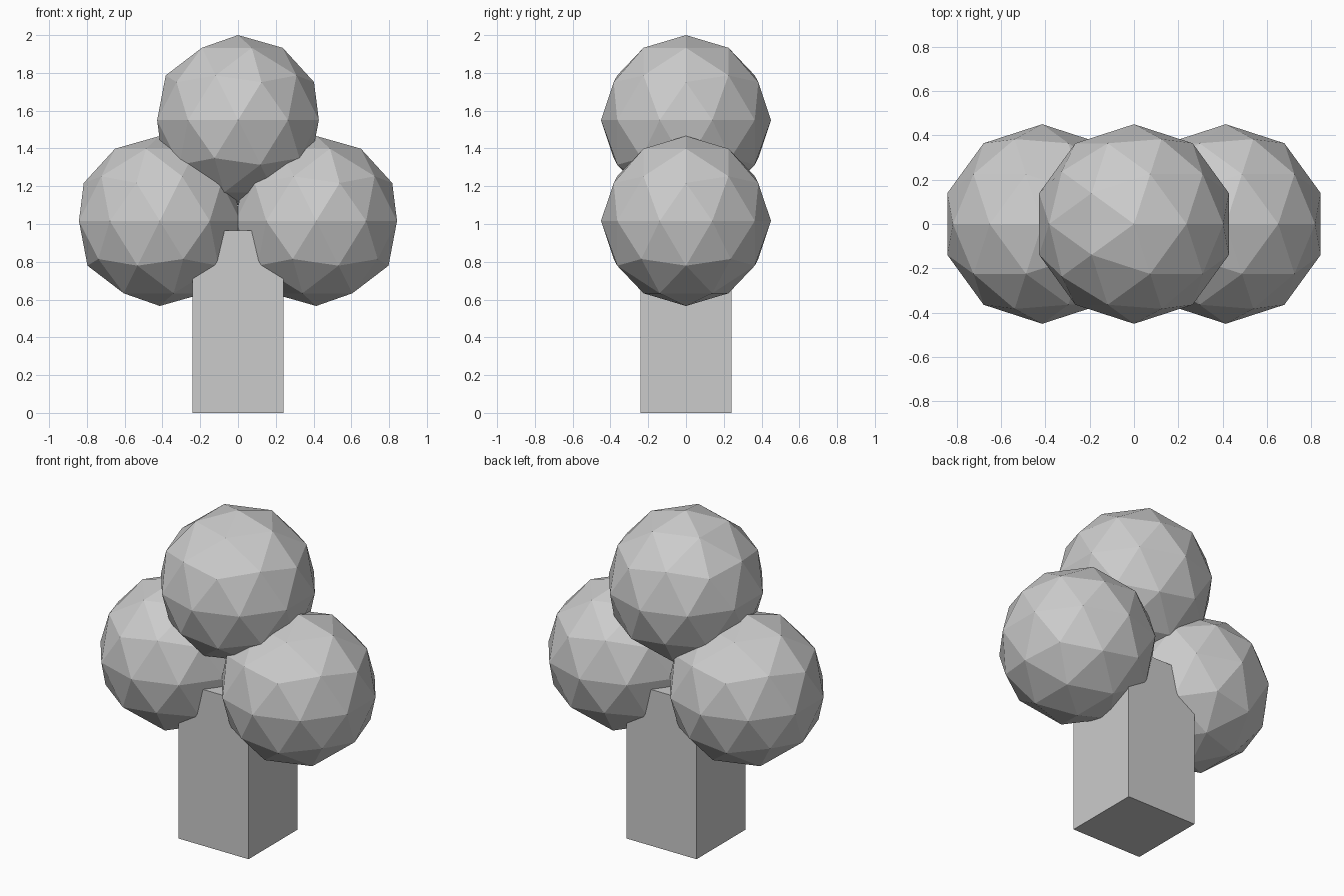
import bpy

if "Cube" in bpy.data.objects:
    bpy.data.objects.remove(bpy.data.objects["Cube"])

R = 0.45  # foliage ball radius


def foliage(name, x, z, flip=False):
    bpy.ops.mesh.primitive_ico_sphere_add(subdivisions=2, radius=R)
    ob = bpy.context.object
    ob.name = name
    if flip:  # mirror the facets for the opposite side
        for v in ob.data.vertices:
            v.co.x *= -1
        ob.data.flip_normals()
    ob.location = (x, 0, z)


# Square trunk
bpy.ops.mesh.primitive_cube_add(size=1, location=(0, 0, 0.4825))
trunk = bpy.context.object
trunk.name = "trunk"
trunk.scale = (0.48, 0.48, 0.965)

# Three low-poly foliage balls
foliage("foliage_top", 0, 1.55)
foliage("foliage_right", 0.414, 1.016)
foliage("foliage_left", -0.414, 1.016, flip=True)
